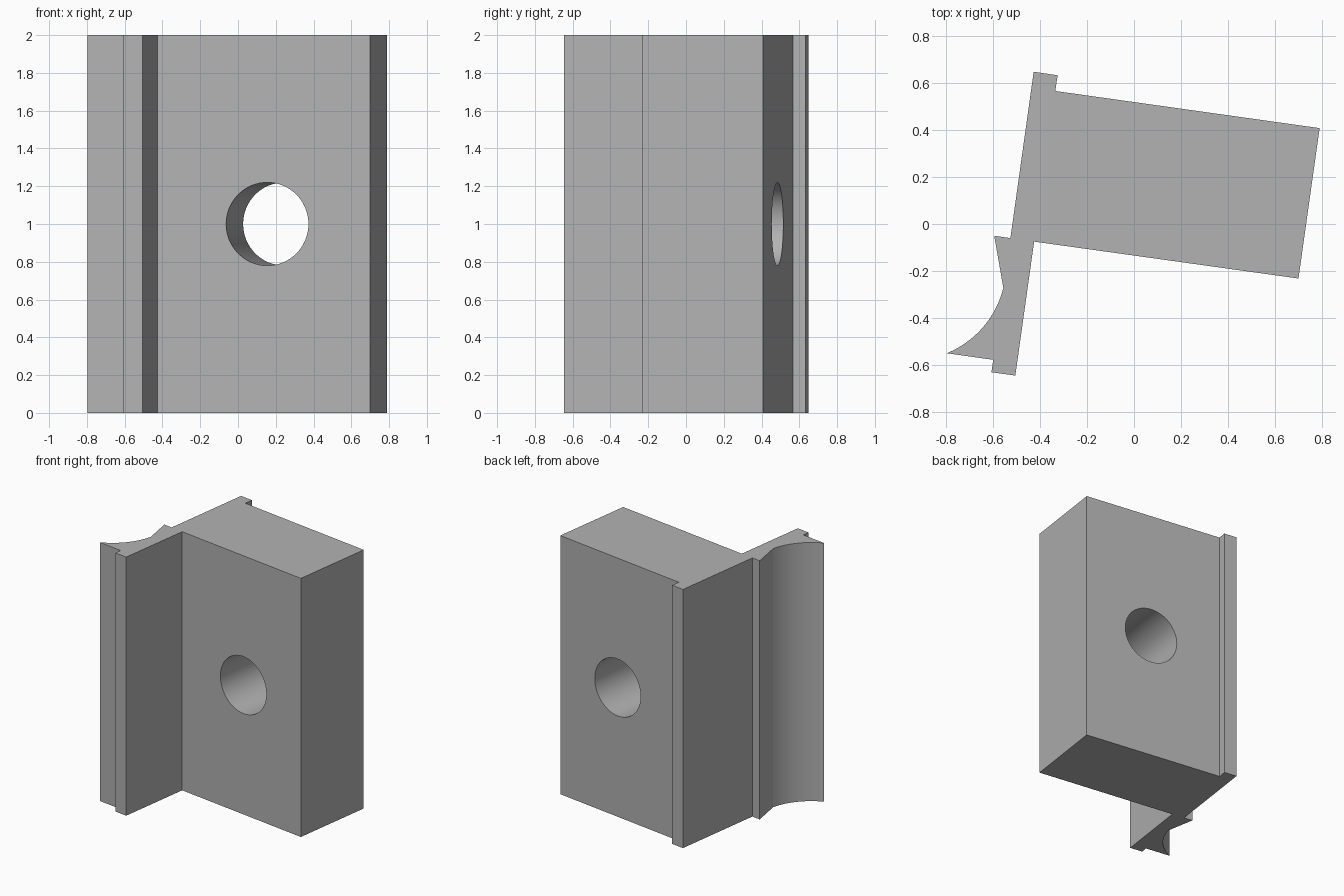
import bpy, bmesh
from math import radians
from mathutils import Vector, Matrix

cube = bpy.data.objects.get("Cube")
if cube:
    bpy.data.objects.remove(cube, do_unlink=True)

HEIGHT = 2.0
TILT = radians(-8)

grey = bpy.data.materials.new("plain_grey")
grey.use_nodes = True
grey.diffuse_color = (0.45, 0.45, 0.45, 1)
grey.node_tree.nodes["Principled BSDF"].inputs["Base Color"].default_value = grey.diffuse_color


def add_object(name, bm):
    bmesh.ops.recalc_face_normals(bm, faces=bm.faces)
    mesh = bpy.data.meshes.new(name)
    bm.to_mesh(mesh)
    bm.free()
    mesh.materials.append(grey)
    obj = bpy.data.objects.new(name, mesh)
    bpy.context.collection.objects.link(obj)
    return obj


def arc(a, b, sag, steps):
    """Circular arc from a to b, bulging to the right of the chord by sag."""
    a, b = Vector(a), Vector(b)
    chord = b - a
    half = chord.length / 2
    right = Vector((chord.y, -chord.x)).normalized()
    radius = (half * half + sag * sag) / (2 * sag)
    centre = (a + b) / 2 + right * (sag - radius)
    sweep = (a - centre).angle_signed(b - centre)
    return [centre + Matrix.Rotation(-sweep * i / steps, 2) @ (a - centre)
            for i in range(steps + 1)]


# Cross-section: main block, rear lip, side flange and scooped moulding
profile = [(-0.427, 0.648), (-0.325, 0.633), (-0.335, 0.566), (0.79, 0.408),
           (0.70, -0.232), (-0.425, -0.075), (-0.505, -0.645), (-0.607, -0.631),
           (-0.599, -0.578)]
profile += arc((-0.797, -0.55), (-0.556, -0.272), 0.044, 20)
profile += [(-0.595, -0.05), (-0.526, -0.06)]

bm = bmesh.new()
base = bm.faces.new([bm.verts.new((p[0], p[1], 0)) for p in profile])
ext = bmesh.ops.extrude_face_region(bm, geom=[base])
top = [v for v in ext["geom"] if isinstance(v, bmesh.types.BMVert)]
bmesh.ops.translate(bm, verts=top, vec=(0, 0, HEIGHT))
block = add_object("profiled_block", bm)

# Round hole through the block, square to its front face
bm = bmesh.new()
place = (Matrix.Translation((0.20, 0.164, HEIGHT / 2))
         @ Matrix.Rotation(TILT, 4, "Z") @ Matrix.Rotation(radians(90), 4, "X"))
bmesh.ops.create_cone(bm, cap_ends=True, segments=64, radius1=0.22, radius2=0.22,
                      depth=1, matrix=place)
cutter = add_object("hole_cutter", bm)
cutter.hide_render = True

cut = block.modifiers.new("hole", "BOOLEAN")
cut.operation = "DIFFERENCE"
cut.solver = "EXACT"
cut.object = cutter

bpy.ops.object.select_all(action="DESELECT")
block.select_set(True)
bpy.context.view_layer.objects.active = block
bpy.ops.object.modifier_apply(modifier=cut.name)
bpy.data.objects.remove(cutter, do_unlink=True)
bpy.ops.object.shade_smooth_by_angle(angle=radians(20))
